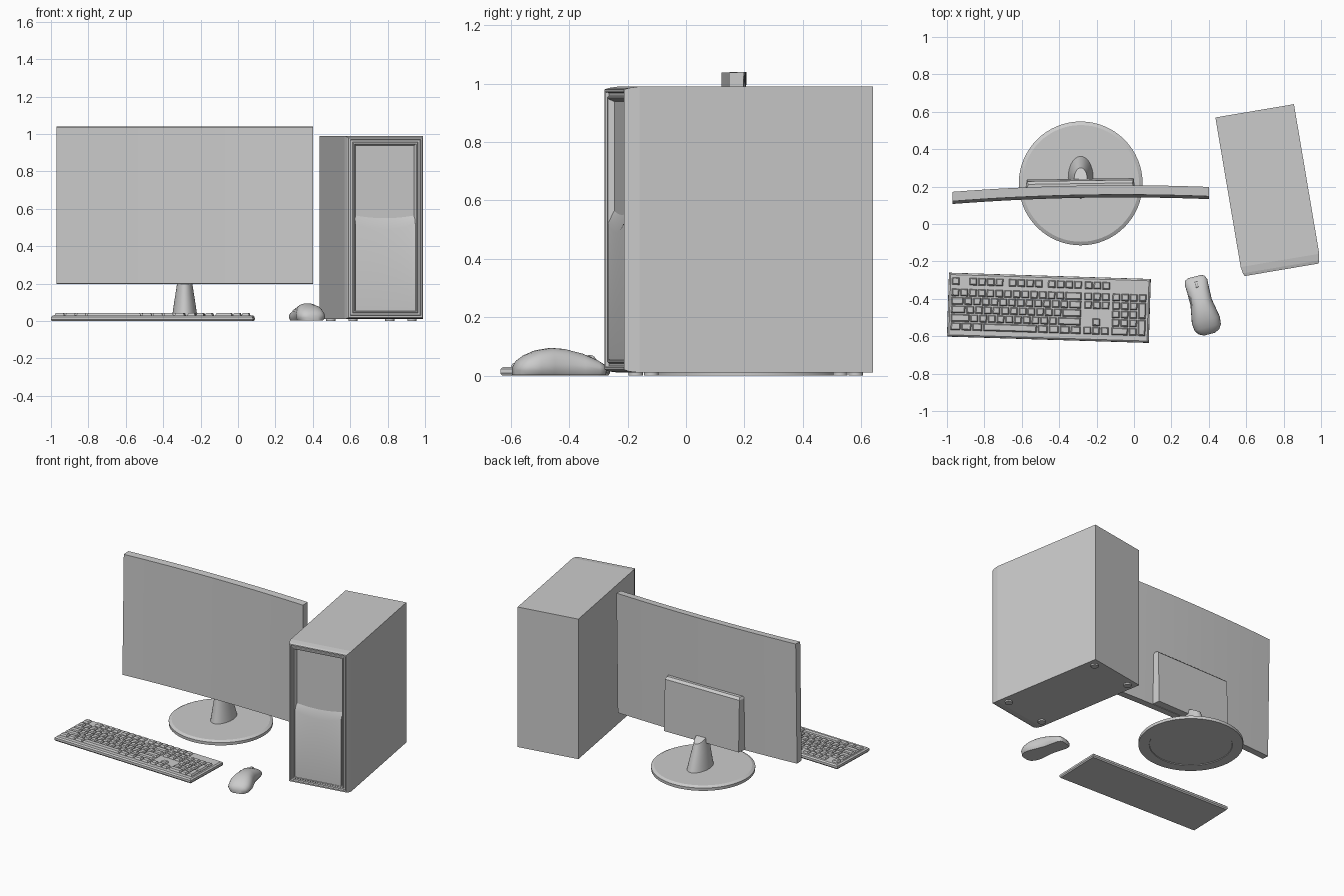
import bpy
import bmesh
from math import sin, cos, pi, radians
from mathutils import Matrix, Vector

default_cube = bpy.data.objects.get("Cube")
if default_cube:
    bpy.data.objects.remove(default_cube, do_unlink=True)

GREY = (0.6, 0.6, 0.6, 1.0)
grey = bpy.data.materials.new("plain grey")
grey.use_nodes = True
grey.diffuse_color = GREY
grey.node_tree.nodes["Principled BSDF"].inputs["Base Color"].default_value = GREY


def place(x, y, degrees):
    """Position on the desk with a turn about the vertical."""
    return Matrix.Translation((x, y, 0)) @ Matrix.Rotation(radians(degrees), 4, "Z")


def finish(name, bm, matrix=None, smooth=None):
    bmesh.ops.recalc_face_normals(bm, faces=bm.faces)
    mesh = bpy.data.meshes.new(name)
    bm.to_mesh(mesh)
    bm.free()
    mesh.materials.append(grey)
    obj = bpy.data.objects.new(name, mesh)
    bpy.context.collection.objects.link(obj)
    if matrix:
        obj.matrix_world = matrix
    if smooth:
        bpy.ops.object.select_all(action="DESELECT")
        obj.select_set(True)
        bpy.context.view_layer.objects.active = obj
        bpy.ops.object.shade_smooth_by_angle(angle=radians(smooth))
    return obj


def loft(bm, rings):
    """Skin closed rings of equal length and cap both ends."""
    rows = [[bm.verts.new(p) for p in ring] for ring in rings]
    for a, b in zip(rows, rows[1:]):
        for i in range(len(a)):
            j = (i + 1) % len(a)
            bm.faces.new((a[i], a[j], b[j], b[i]))
    bm.faces.new(rows[0])
    bm.faces.new(rows[-1])


def rect(cx, cy, w, d, z):
    return [(cx + sx * w / 2, cy + sy * d / 2, z)
            for sx, sy in ((-1, -1), (1, -1), (1, 1), (-1, 1))]


def ellipse(cx, cy, rx, ry, z, slope=0, n=48):
    return [(cx + rx * cos(2 * pi * i / n), cy + ry * sin(2 * pi * i / n),
             z - slope * sin(2 * pi * i / n)) for i in range(n)]


# Computer tower: box with a tapered front, stepped frame and recessed panel
tower_at = place(0.717, 0.18, 9.6)


def upright(w, z0, z1, y):
    return [(-w, y, z0), (w, y, z0), (w, y, z1), (-w, y, z1)]


bm = bmesh.new()
loft(bm, [upright(0.213, 0.01, 0.99, 0.431),
          upright(0.213, 0.01, 0.99, -0.38),
          upright(0.207, 0.014, 0.985, -0.415),
          upright(0.2, 0.02, 0.98, -0.431)])
bmesh.ops.recalc_face_normals(bm, faces=bm.faces)
bm.faces.ensure_lookup_table()
front = min(bm.faces, key=lambda f: f.calc_center_median().y)
for thickness, depth in ((0.009, 0), (0.003, -0.012), (0.01, 0), (0.004, 0.006),
                         (0.006, 0), (0.01, -0.02)):
    bmesh.ops.inset_region(bm, faces=[front], thickness=thickness, depth=depth,
                           use_even_offset=True)
finish("tower_case", bm, tower_at)

# Lower front door: raised panel with a curved sloping top edge
bm = bmesh.new()
rings = []
for i in range(17):
    u = i / 8 - 1
    dip = 0.03 * u * u
    x = 0.162 * u
    rings.append([(x, -0.4, 0.055), (x, -0.426, 0.055),
                  (x, -0.426, 0.49 + dip), (x, -0.405, 0.55 + dip / 2),
                  (x, -0.4, 0.55 + dip / 2)])
loft(bm, rings)
finish("tower_lower_door", bm, tower_at, 25)

bm = bmesh.new()
for x in (-0.16, 0.16):
    for y in (-0.33, 0.38):
        loft(bm, [ellipse(x, y, 0.025, 0.025, z, n=16) for z in (0, 0.012)])
finish("tower_feet", bm, tower_at, 30)

# Monitor: gently curved slab leaning back a little
bm = bmesh.new()
rings = []
for i in range(25):
    u = i / 12 - 1
    x = -0.285 + 0.685 * u
    y = 0.14 + 0.013 * u - 0.02 * u * u
    rings.append([(x, y, 0.2), (x, y + 0.05, 0.197),
                  (x, y + 0.065, 1.04), (x, y + 0.015, 1.037)])
loft(bm, rings)
finish("monitor_screen", bm, None, 30)

# Rear housing: wedge that gets deeper towards the bottom
bm = bmesh.new()
loft(bm, [[(-0.585, 0.16, z), (0.01, 0.165, z),
           (0.01 - inset, back + 0.008, z), (-0.585 + inset, back, z)]
          for z, back, inset in ((0.2, 0.237, 0.012), (0.56, 0.228, 0.012),
                                 (0.575, 0.212, 0.02))])
finish("monitor_rear_housing", bm)

# Stand: round base with a shallow underside recess, and a tapering neck
bm = bmesh.new()
loft(bm, [ellipse(-0.285, 0.217, r, r, z, n=64)
          for r, z in ((0.26, 0.004), (0.262, 0), (0.33, 0),
                       (0.331, 0.02), (0.312, 0.03))])
finish("stand_base", bm, None, 25)

bm = bmesh.new()
loft(bm, [ellipse(-0.285, cy, rx, ry, z, slope)
          for cy, rx, ry, z, slope in ((0.25, 0.068, 0.115, 0.02, 0),
                                       (0.247, 0.058, 0.096, 0.09, 0.004),
                                       (0.243, 0.047, 0.078, 0.16, 0.015),
                                       (0.24, 0.035, 0.06, 0.235, 0.03))])
finish("stand_neck", bm, None, 40)

# Keyboard: bevelled tray and a full set of tapered keys
keyboard_at = place(-0.455, -0.448, -1.8)
bm = bmesh.new()
loft(bm, [rect(0, 0, 1.07, 0.33, 0), rect(0, 0, 1.08, 0.342, 0.008),
          rect(0, 0, 1.078, 0.34, 0.022), rect(0, 0, 1.06, 0.322, 0.03)])
finish("keyboard_tray", bm, keyboard_at)

UNIT, ROW = 0.0467, 0.0455
main_rows = [[1] * 13 + [2],
             [1.5] + [1] * 12 + [1.5],
             [1.75] + [1] * 11 + [2.25],
             [2.25] + [1] * 10 + [2.75],
             [1.25] * 3 + [6.25] + [1.25] * 4]
bm = bmesh.new()


def key(left, y, width=1.0, height=1.0):
    w, d = width * UNIT, height * ROW
    cx = left + w / 2
    loft(bm, [rect(cx, y, w - 0.006, d - 0.006, 0.028),
              rect(cx, y, w - 0.01, d - 0.01, 0.036),
              rect(cx, y + 0.001, w - 0.018, d - 0.017, 0.043)])


left = -0.525
nav = left + 15 * UNIT + 0.01
pad = nav + 3 * UNIT + 0.01
for r, widths in enumerate(main_rows):
    y = 0.067 - r * ROW
    x = left
    for w in widths:
        key(x, y, w)
        x += w * UNIT
    # Navigation keys, then arrows below
    for c in range(3):
        if r < 2 or r == 4 or (r == 3 and c == 1):
            key(nav + c * UNIT, y)
    # Number pad with tall plus and enter keys
    if r < 4:
        for c in range(3):
            key(pad + c * UNIT, y)
    else:
        key(pad, y, 2)
        key(pad + 2 * UNIT, y)
key(pad + 3 * UNIT, 0.067)
for r in (1.5, 3.5):
    key(pad + 3 * UNIT, 0.067 - r * ROW, 1, 2)
# Function row in groups
key(left, 0.127)
for start in (2, 6.5, 11):
    for c in range(4):
        key(left + (start + c) * UNIT, 0.127)
for c in range(3):
    key(nav + c * UNIT, 0.127)
finish("keyboard_keys", bm, keyboard_at)

# Mouse: arched sections lofted from nose to tail
mouse_at = place(0.364, -0.436, 14.5)
bm = bmesh.new()
rings = []
for y, w, h in ((0.16, 0.035, 0.028), (0.152, 0.053, 0.041), (0.13, 0.062, 0.055),
                (0.08, 0.06, 0.076), (0.02, 0.059, 0.091), (-0.03, 0.068, 0.095),
                (-0.08, 0.077, 0.087), (-0.12, 0.073, 0.07), (-0.145, 0.057, 0.052),
                (-0.158, 0.03, 0.033)):
    ring = [(-w * 0.85, y, 0.002), (w * 0.85, y, 0.002)]
    for i in range(17):
        a = pi * i / 16
        c = cos(a)
        ring.append((w * abs(c) ** 0.8 * (1 if c > 0 else -1), y,
                     0.018 + (h - 0.018) * max(sin(a), 0) ** 0.8))
    rings.append(ring)
loft(bm, rings)
finish("mouse_body", bm, mouse_at, 50)

# Scroll wheel
bm = bmesh.new()
bmesh.ops.create_cone(bm, cap_ends=True, segments=24, radius1=0.022, radius2=0.022,
                      depth=0.014,
                      matrix=Matrix.Translation(Vector((0, 0.11, 0.048)))
                      @ Matrix.Rotation(pi / 2, 4, "Y"))
finish("mouse_scroll_wheel", bm, mouse_at, 30)

# Seam between the two mouse buttons, and thumb buttons on the side
bm = bmesh.new()
loft(bm, [rect(-0.055, 0.03, 0.01, 0.07, 0.05), rect(-0.05, 0.03, 0.008, 0.06, 0.062)])
finish("mouse_thumb_buttons", bm, mouse_at)
